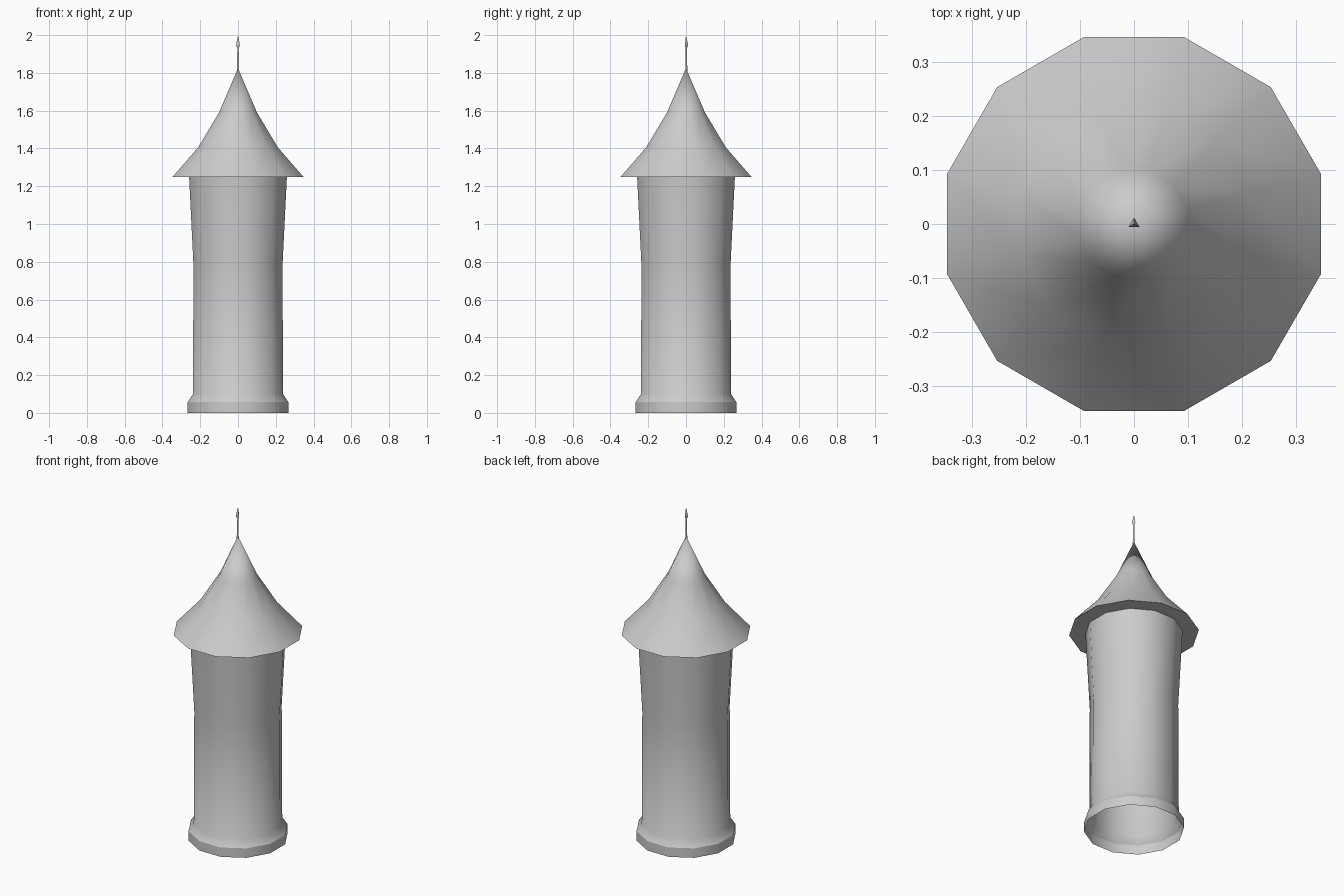
import bpy, bmesh, math

cube = bpy.data.objects.get("Cube")
if cube:
    bpy.data.objects.remove(cube, do_unlink=True)

stone = bpy.data.materials.new("pale_grey")
stone.use_nodes = True
GREY = (0.6, 0.6, 0.6, 1)
stone.diffuse_color = GREY
stone.node_tree.nodes["Principled BSDF"].inputs["Base Color"].default_value = GREY


def lathe(name, profile, sides, start, smooth_angle):
    """Spin a bottom-to-top (radius, height) profile; radius 0 makes a tip."""
    bm = bmesh.new()
    rings = []
    for r, z in profile:
        if r == 0:
            rings.append([bm.verts.new((0, 0, z))] * sides)
            continue
        angles = [start + math.tau * i / sides for i in range(sides)]
        rings.append([bm.verts.new((r * math.cos(a), r * math.sin(a), z)) for a in angles])
    for low, high in zip(rings, rings[1:]):
        for i in range(sides):
            j = (i + 1) % sides
            corners = [low[i], low[j], high[j], high[i]]
            bm.faces.new(list(dict.fromkeys(corners)))
    mesh = bpy.data.meshes.new(name)
    bm.to_mesh(mesh)
    bm.free()
    mesh.materials.append(stone)
    obj = bpy.data.objects.new(name, mesh)
    bpy.context.collection.objects.link(obj)
    bpy.ops.object.select_all(action='DESELECT')
    obj.select_set(True)
    bpy.context.view_layer.objects.active = obj
    bpy.ops.object.shade_smooth_by_angle(angle=math.radians(smooth_angle))
    return obj


# Twelve-sided parts have flat sides facing the axes
FLAT = math.radians(15)

# Hollow tower: plinth with a chamfer, shaft flaring gently to the eaves
lathe("tower_wall", [(0.276, 0), (0.276, 0.057), (0.247, 0.1),
                     (0.244, 0.78), (0.268, 1.25)], 12, FLAT, 33)

# Bell-curved roof with a flat soffit
lathe("roof", [(0.268, 1.25), (0.358, 1.25), (0.219, 1.405),
               (0.104, 1.59), (0, 1.825)], 12, FLAT, 40)

# Three-sided finial with an arrow-shaped head
lathe("finial", [(0.008, 1.79), (0.004, 1.93), (0.012, 1.945), (0, 2.0)],
      3, math.pi / 2, 20)
